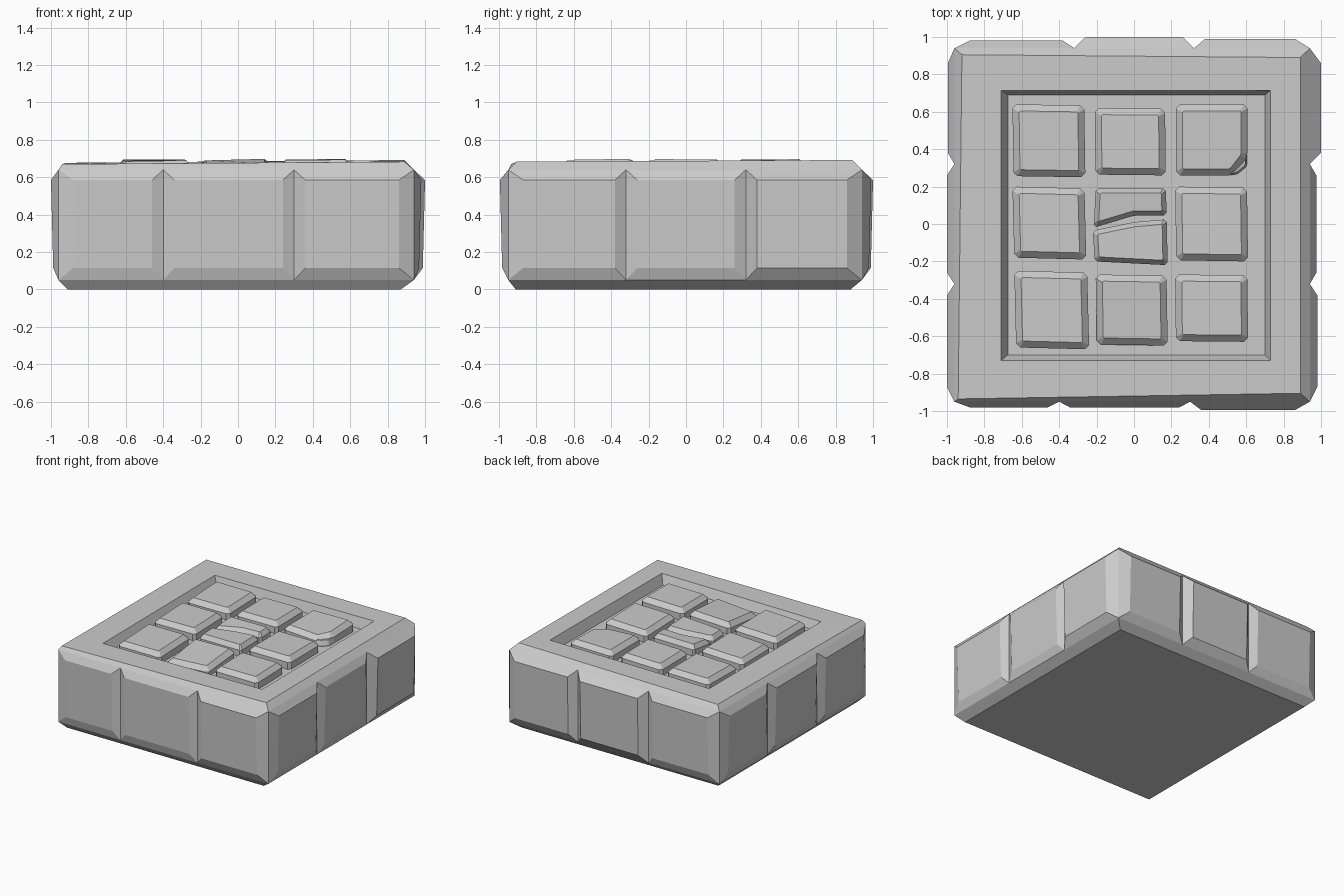
import bpy
import bmesh
from mathutils import Vector

if "Cube" in bpy.data.objects:
    bpy.data.objects.remove(bpy.data.objects["Cube"])


def rect(x0, x1, y0, y1, z):
    """Counter-clockwise rectangle; z is one height or one per corner."""
    zs = z if isinstance(z, tuple) else (z,) * 4
    return [Vector(p) for p in zip((x0, x1, x1, x0), (y0, y0, y1, y1), zs)]


def bridge(bm, a, b):
    n = len(a)
    for i in range(n):
        j = (i + 1) % n
        bm.faces.new((a[i], a[j], b[j], b[i]))


def ring(bm, pts):
    return [bm.verts.new(p) for p in pts]


def finish(bm, name):
    bmesh.ops.remove_doubles(bm, verts=bm.verts, dist=0.0005)
    bm.normal_update()
    me = bpy.data.meshes.new(name)
    bm.to_mesh(me)
    bm.free()
    ob = bpy.data.objects.new(name, me)
    bpy.context.collection.objects.link(ob)
    return ob


# Slab: base chamfer, top chamfer, rim and sunken floor
bm = bmesh.new()
base = ring(bm, rect(-0.91, 0.87, -0.91, 0.88, 0))
low_pts = rect(-0.96, 0.94, -0.95, 0.94, 0.05)
high_pts = rect(-0.96, 0.94, -0.95, 0.94, 0.64)
top = [Vector(p) for p in ((-0.94, -0.935, 0.67), (0.89, -0.905, 0.683),
                           (0.89, 0.89, 0.692), (-0.92, 0.905, 0.677))]
bm.faces.new(base[::-1])
bridge(bm, base, ring(bm, low_pts))
rim = ring(bm, top)
bridge(bm, ring(bm, high_pts), rim)
edge = ring(bm, rect(-0.71, 0.73, -0.73, 0.715, (0.673, 0.683, 0.689, 0.678)))
floor = ring(bm, rect(-0.675, 0.70, -0.70, 0.69, 0.605))
bridge(bm, rim, edge)
bridge(bm, edge, floor)
bm.faces.new(floor)

# Side blocks: three bevelled panels per side, split by V grooves
sides = [  # groove positions along the side, depth of each panel
    ((0.295, 0.663), (0.03, 0.032, 0.045)),
    ((0.333, 0.672), (0.04, 0.035, 0.06)),
    ((0.326, 0.663), (0.05, 0.06, 0.04)),
    ((0.328, 0.667), (0.035, 0.04, 0.04)),
]
for s, (cuts, depths) in enumerate(sides):
    a, b = low_pts[s], low_pts[(s + 1) % 4]
    along = (b - a).normalized()
    out = Vector((along.y, -along.x, 0))
    stops = (0, *cuts, 1)
    for k, d in enumerate(depths):
        p, q = a.lerp(b, stops[k]), a.lerp(b, stops[k + 1])
        up = Vector((0, 0, 0.59))
        inner = ring(bm, (p, q, q + up, p + up))
        lo = out * (d - 0.012) + Vector((0, 0, 0.065))
        hi = out * d + Vector((0, 0, 0.535))
        l = along * (0.08 if k == 0 else 0.06)
        r = along * (0.08 if k == 2 else 0.06)
        outer = ring(bm, (p + l + lo, q - r + lo, q - r + hi, p + l + hi))
        bridge(bm, inner, outer)
        bm.faces.new(outer)
finish(bm, "stone_slab")


def tile(name, pts, tops, cut=0.022, inset=0.035):
    """Clipped-corner stone with a bevelled, slightly uneven top."""
    n = len(pts)
    P = [Vector(p) for p in pts]
    lower, upper = [], []
    for i in range(n):
        e0 = (P[i] - P[i - 1]).normalized()
        e1 = (P[(i + 1) % n] - P[i]).normalized()
        lower += [P[i] - e0 * cut, P[i] + e1 * cut]
        n0, n1 = Vector((-e0.y, e0.x)), Vector((-e1.y, e1.x))
        c = P[i] + (n0 + n1) * inset / (1 + n0.dot(n1))
        upper += [c - e0 * 0.006, c + e1 * 0.006]
    bm = bmesh.new()
    foot = ring(bm, [(v.x, v.y, 0.60) for v in lower])
    mid = ring(bm, [(v.x, v.y, tops[i // 2] - 0.035) for i, v in enumerate(lower)])
    cap = ring(bm, [(v.x, v.y, tops[i // 2]) for i, v in enumerate(upper)])
    bridge(bm, foot, mid)
    bridge(bm, mid, cap)
    bm.faces.new(cap)
    finish(bm, name)


def quad(x0, x1, y0, y1, skew):
    return [(x0 + skew, y0 + skew), (x1, y0), (x1 - skew, y1 - skew), (x0, y1)]


# Whole paving stones
H = 0.694
stones = {
    "back_left": ((-0.65, -0.26, 0.25, 0.64, 0.006), (0.685, 0.69, H, H)),
    "back_middle": ((-0.21, 0.17, 0.26, 0.62, 0.004), (0.69, H, H, 0.69)),
    "middle_left": ((-0.65, -0.255, -0.19, 0.20, 0.01), (0.685, H, H, 0.69)),
    "middle_right": ((0.22, 0.61, -0.20, 0.20, 0.006), (H, 0.697, H, 0.69)),
    "front_left": ((-0.64, -0.24, -0.67, -0.25, 0.01), (0.685, 0.69, H, 0.69)),
    "front_middle": ((-0.205, 0.18, -0.65, -0.27, 0.006), (0.655, 0.675, 0.698, 0.69)),
    "front_right": ((0.22, 0.61, -0.63, -0.27, 0.004), (0.692, H, 0.698, H)),
}
for name, (box, tops) in stones.items():
    tile("tile_" + name, quad(*box), tops)

# Chipped stone
tile("tile_back_right", [(0.225, 0.26), (0.53, 0.26), (0.607, 0.36), (0.607, 0.64), (0.225, 0.64)],
     (H, 0.68, 0.69, 0.698, H))
tile("tile_chip", [(0.48, 0.26), (0.55, 0.265), (0.605, 0.31), (0.605, 0.39)],
     (0.655, 0.65, 0.65, 0.655), 0.01, 0.01)

# Cracked stone in two halves
tile("tile_centre_back", [(-0.215, -0.02), (0, 0.045), (0.175, 0.045), (0.17, 0.19), (-0.205, 0.19)],
     (0.675, 0.685, 0.69, H, 0.69), 0.015, 0.025)
tile("tile_centre_front", [(-0.21, -0.20), (0.18, -0.22), (0.175, 0.025), (0, 0.01), (-0.22, -0.035)],
     (0.68, 0.69, 0.69, 0.685, 0.68), 0.015, 0.025)
